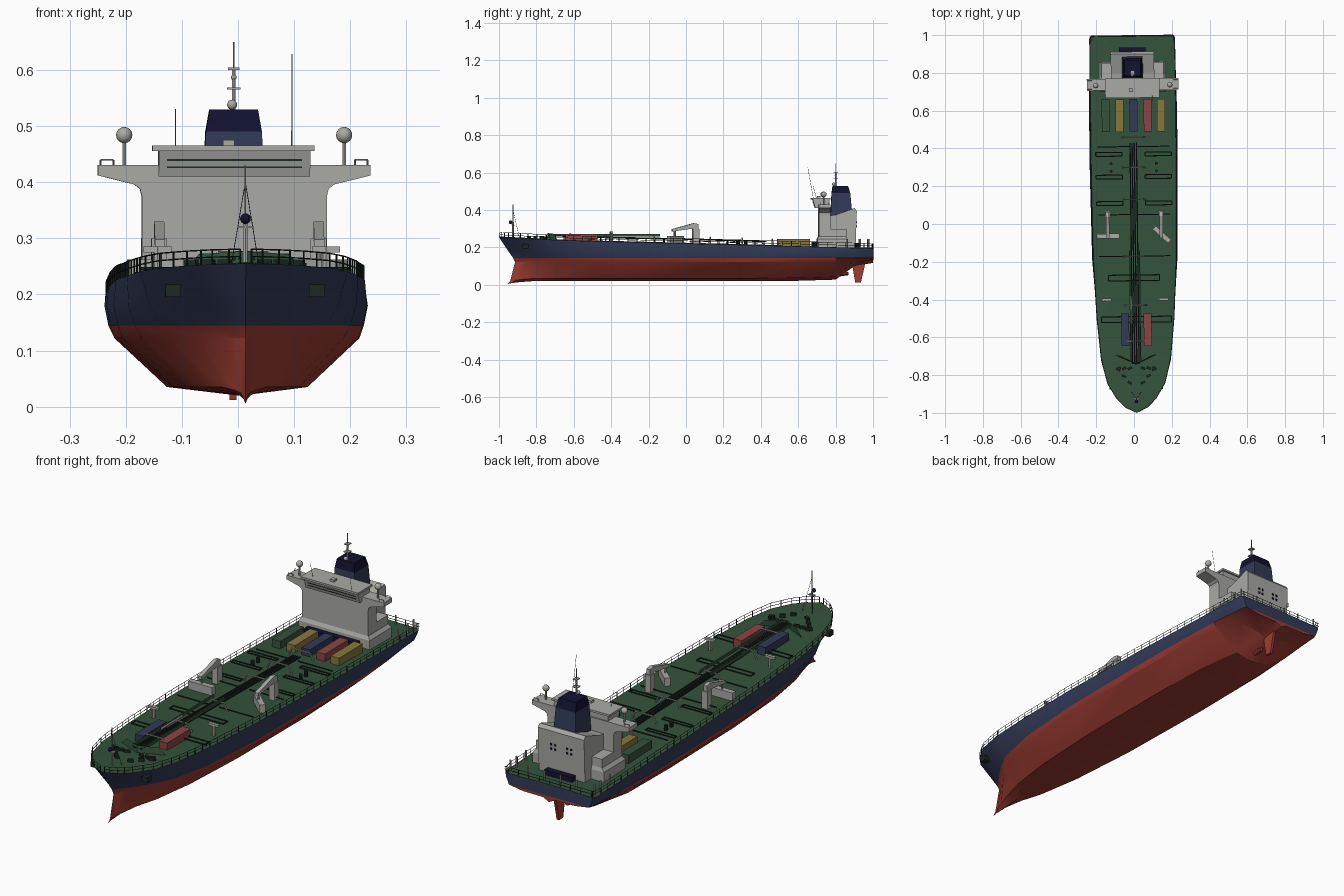
import bpy, bmesh, math
from mathutils import Vector, Matrix

if "Cube" in bpy.data.objects:
    bpy.data.objects.remove(bpy.data.objects["Cube"])

def mat(name, c):
    m = bpy.data.materials.new(name)
    m.diffuse_color = (*c, 1)
    m.use_nodes = True
    m.node_tree.nodes["Principled BSDF"].inputs["Base Color"].default_value = m.diffuse_color
    return m

RED = mat("hull red", (.33, .045, .032))
NAVY = mat("hull navy", (.032, .042, .095))
GREEN = mat("deck green", (.035, .085, .045))
GREY = mat("house grey", (.40, .40, .38))
DARKNAVY = mat("funnel dark navy", (.006, .006, .03))
BLACK = mat("pipe black green", (.012, .022, .016))
YELLOW = mat("container yellow", (.24, .19, .05))
ROSE = mat("container red", (.26, .06, .06))

# ---------- helpers ----------
def finish(name, bm, *mats, smooth=0):
    bmesh.ops.recalc_face_normals(bm, faces=bm.faces)
    me = bpy.data.meshes.new(name)
    bm.to_mesh(me)
    bm.free()
    for m in mats:
        me.materials.append(m)
    if smooth:
        me.shade_smooth()
        me.set_sharp_from_angle(angle=math.radians(smooth))
    ob = bpy.data.objects.new(name, me)
    bpy.context.collection.objects.link(ob)
    return ob

def box(bm, x0, x1, y0, y1, z0, z1, rot=0):
    m = (Matrix.Translation(((x0+x1)/2, (y0+y1)/2, (z0+z1)/2)) @ Matrix.Rotation(rot, 4, 'Z')
         @ Matrix.Diagonal((x1-x0, y1-y0, z1-z0, 1)))
    bmesh.ops.create_cube(bm, size=1, matrix=m)

def tube(bm, p, q, r, r2=None, n=6):
    p, q = Vector(p), Vector(q)
    d = q - p
    m = Matrix.Translation((p+q)/2) @ d.to_track_quat('Z', 'Y').to_matrix().to_4x4()
    bmesh.ops.create_cone(bm, cap_ends=True, segments=n, radius1=r, radius2=r if r2 is None else r2,
                          depth=d.length, matrix=m)

def path(bm, pts, r, n=6):
    for a, b in zip(pts, pts[1:]):
        tube(bm, a, b, r, n=n)

def ball(bm, c, r):
    bmesh.ops.create_uvsphere(bm, u_segments=12, v_segments=8, radius=r, matrix=Matrix.Translation(c))

def prism(bm, pts, lo, hi, axis):
    """Extrude a 2D outline along x (points are y,z) or y (points are x,z)."""
    put = (lambda p, t: (t, p[0], p[1])) if axis == 'x' else (lambda p, t: (p[0], t, p[1]))
    a = [bm.verts.new(put(p, lo)) for p in pts]
    b = [bm.verts.new(put(p, hi)) for p in pts]
    bm.faces.new(a)
    bm.faces.new(b[::-1])
    for i in range(len(pts)):
        j = (i+1) % len(pts)
        bm.faces.new((a[i], a[j], b[j], b[i]))

def frustum(bm, lo, hi):
    """lo, hi = (x half, y front, y back, z)"""
    r = [[bm.verts.new((sx*h, y, z)) for sx, y in ((-1, f), (1, f), (1, b), (-1, b))] for h, f, b, z in (lo, hi)]
    bm.faces.new(r[0])
    bm.faces.new(r[1])
    for i in range(4):
        j = (i+1) % 4
        bm.faces.new((r[0][i], r[0][j], r[1][j], r[1][i]))

def lerp(tab, y):
    for (a, u), (b, v) in zip(tab, tab[1:]):
        if y <= b:
            return u + (v-u)*max(0, (y-a)/(b-a))
    return tab[-1][1]

# ---------- hull: y, half widths at deck, .18, waterline, bilge, floor, then keel height ----------
ST = [(-1, 0, 0, 0, 0, 0, .005), (-.97, .06, .03, .018, .012, .008, .01),
      (-.925, .105, .066, .045, .036, .02, .015), (-.845, .153, .118, .092, .078, .04, .02),
      (-.72, .185, .168, .148, .132, .07, .02), (-.5, .206, .203, .192, .18, .10, .02),
      (-.18, .222, .226, .218, .21, .12, .02), (.3, .228, .233, .226, .218, .125, .02),
      (.6, .228, .233, .226, .215, .12, .022), (.8, .228, .229, .22, .20, .085, .028),
      (.9, .2275, .226, .212, .16, .035, .10), (.985, .2275, .222, .205, .135, .03, .115),
      (1, .217, .215, .20, .13, .03, .118)]
DZ = [(-1, .255), (-.7, .24), (-.4, .23), (0, .222), (.7, .203), (1, .195)]
STEM = (-1, -.95, -.925, -.914, -.94, -.955)
dz = lambda y: lerp(DZ, y)
hw = lambda y: lerp([s[:2] for s in ST], y)
bm = bmesh.new()
rows = []
for y, hd, h4, h3, h2, h1, zk in ST:
    k = max(0, 1-(y+1)/.4)
    pr = [(0, zk), (h1, zk+.015), (h2, .122 if y < .85 else .134), (h3, .145), (h4, .18), (hd, dz(y))]
    ys = [y + (STEM[i]+1)*k for i in (5, 4, 3, 2, 1, 0)]
    half = lambda s: [bm.verts.new((s*p[0], yy, p[1])) for p, yy in zip(pr, ys)]
    rows.append((half(1), half(-1), bm.verts.new((0, y, dz(y)+.004))))
for A, B in zip(rows, rows[1:]):
    for s in (0, 1):
        for i in range(5):
            f = bm.faces.new((A[s][i], B[s][i], B[s][i+1], A[s][i+1]))
            f.material_index = 0 if i < 3 else 1
        bm.faces.new((A[s][5], B[s][5], B[2], A[2])).material_index = 2
L = rows[-1]
for i in range(5):
    bm.faces.new((L[0][i], L[0][i+1], L[1][i+1], L[1][i])).material_index = 0 if i < 3 else 1
bm.faces.new((L[0][5], L[2], L[1][5])).material_index = 1
bmesh.ops.remove_doubles(bm, verts=bm.verts, dist=.0004)
finish("hull", bm, RED, NAVY, GREEN, smooth=25)

# ---------- rudder, propeller hub ----------
bm = bmesh.new()
prism(bm, [(.885, .13), (.905, .012), (.935, .012), (.962, .13)], -.006, .006, 'x')
tube(bm, (0, .8, .06), (0, .87, .06), .018, .008, 10)
finish("rudder", bm, RED)

# ---------- anchors ----------
bm = bmesh.new()
for s in (-1, 1):
    box(bm, s*.128-.014, s*.128+.014, -.875, -.845, .195, .218)
finish("anchors", bm, BLACK)

# ---------- deck edge railing ----------
bm = bmesh.new()
ys = [-.995, -.985, -.97, -.95, -.925, -.885] + [-.845+.0485*i for i in range(39)]
for s in (-1, 1):
    pts = [(s*hw(y)*.99, y, dz(y)) for y in ys]
    for p in pts:
        tube(bm, p, (p[0], p[1], p[2]+.026), .0016, n=4)
    for h in (.013, .026):
        path(bm, [(x, y, z+h) for x, y, z in pts], .0012, 4)
for h in (.013, .026):
    tube(bm, (-.225, .995, .195+h), (.225, .995, .195+h), .0012, n=4)
for i in range(-4, 5):
    tube(bm, (i*.052, .995, .19), (i*.052, .995, .221), .0016, n=4)
finish("railing", bm, BLACK)

# ---------- stern posts ----------
bm = bmesh.new()
for s in (-1, 1):
    for y in (.86, .93, .975):
        tube(bm, (s*.21, y, .19), (s*.21, y, .245), .004)
for x in (-.12, -.04, .04, .12):
    tube(bm, (x, .975, .19), (x, .975, .24), .0035)
finish("stern_posts", bm, GREY)

# ---------- centre pipes and deck pipe loops ----------
bm = bmesh.new()
for x in (-.018, -.007, .004, .016):
    path(bm, [(x, y, dz(y)+.022) for y in (-.74, -.4, 0, .43)], .0038)
def loop(x0, x1, y0, y1):
    z = dz(y0)+.012
    path(bm, [(x0, y0, z), (x1, y0, z), (x1, y1, z), (x0, y1, z), (x0, y0, z)], .0032)
for x0, x1, y0, y1 in ((-.14, .13, -.3, -.27), (-.18, .19, -.52, -.49)):
    loop(x0, x1, y0, y1)
for s in (-1, 1):
    for y in (.1, .24, .36):
        loop(s*.06, s*.2, y, y+.02)
    for y in (-.17, .05, .41):
        tube(bm, (s*.02, y, dz(y)+.012), (s*.19, y, dz(y)+.012), .003)
    for i in range(3):                      # mooring gear on foredeck
        x, y = s*(.035+.03*i), -.84+.035*i
        box(bm, x-.012, x+.012, y-.006, y+.006, .24, .262, s*.5)
        box(bm, x-.010, x+.014, -.77, -.757, .235, .256, -s*.5)
    for y in (.28, .32):
        tube(bm, (s*.12, y, .2), (s*.12, y, .24), .008, n=8)
finish("deck_pipes", bm, BLACK)

# ---------- breakwater and raised walkway ----------
bm = bmesh.new()
for s in (-1, 1):
    vs = [bm.verts.new(p) for p in ((0, -.745, .235), (s*.115, -.69, .235), (s*.08, -.70, .272), (0, -.74, .277))]
    bm.faces.new(vs)
for y0, y1 in ((-.73, -.45), (-.45, -.14)):
    box(bm, -.03, -.024, y0, y1, .26, .272)
    box(bm, .022, .028, y0, y1, .26, .272)
finish("breakwater_walkway", bm, GREEN)

# ---------- pipe gantries ----------
bm = bmesh.new()
for y in (-.62, -.43, -.17, .13, .30, .46):
    z = dz(y)
    path(bm, [(-.065, y, z-.005), (-.045, y, z+.036), (.045, y, z+.036), (.065, y, z-.005)], .0038)
tube(bm, (-.022, -.53, .266), (-.022, -.38, .266), .005)
finish("gantries", bm, GREY)

# ---------- deck cranes and king posts ----------
bm = bmesh.new()
for s in (-1, 1):
    box(bm, s*.142-.014, s*.142+.014, .035, .07, .21, .30)
    prism(bm, [(.065, .30), (.065, .325), (.04, .33), (-.075, .298), (-.075, .285), (.03, .30)],
          s*.142-.009, s*.142+.009, 'x')
    tube(bm, (s*.142, -.06, .215), (s*.142, -.06, .29), .004)
    tube(bm, (s*.15, -.4, .22), (s*.15, -.4, .285), .008, n=8)
    box(bm, s*.15-.025, s*.15+.025, -.407, -.393, .275, .285)
box(bm, -.2, -.08, -.075, -.05, .225, .262)
box(bm, .09, .20, -.07, -.045, .225, .262, -.75)
finish("deck_cranes", bm, GREY)

# ---------- containers ----------
for i, (x, y, m) in enumerate(((-.145, .575, GREEN), (-.072, .575, YELLOW), (.002, .575, NAVY), (.077, .575, ROSE),
                               (.148, .575, YELLOW), (-.055, -.56, NAVY), (.064, -.56, ROSE))):
    bm = bmesh.new()
    box(bm, x-.021, x+.021, y-.086, y+.086, dz(y)-.005, dz(y)+.038)
    finish("container_%d" % (i+1), bm, m)

# ---------- superstructure ----------
half = [(.165, .19), (.165, .375), (.168, .388), (.178, .396), (.243, .412), (.243, .431)]
bm = bmesh.new()
prism(bm, half + [(-x, z) for x, z in half[::-1]], .708, .77, 'y')
frustum(bm, (.178, .70, .86, .19), (.178, .70, .86, .245))
frustum(bm, (.178, .70, .86, .245), (.166, .708, .855, .26))
box(bm, -.165, .165, .76, .855, .25, .30)
prism(bm, [(.765, .19), (.905, .19), (.912, .395), (.90, .41), (.80, .375), (.765, .37)], -.115, .115, 'x')
prism(bm, [(.69, .41), (.765, .41), (.765, .456), (.676, .456)], -.135, .135, 'x')
box(bm, -.146, .142, .668, .772, .456, .465)
finish("superstructure", bm, GREY)

# navy boxes around the house, rear vents, bridge window band
bm = bmesh.new()
box(bm, -.13, .13, .672, .70, .19, .232)
box(bm, -.07, .07, .907, .935, .19, .222)
for x in (-.05, -.03, .03, .05):
    for z in (.31, .33):
        box(bm, x-.004, x+.004, .905, .9135, z, z+.008)
finish("navy_boxes", bm, DARKNAVY)
bm = bmesh.new()
for z in (.425, .438):
    box(bm, -.12, .12, .6885-(z-.41)*.3-.001, .70, z, z+.003)
finish("bridge_windows", bm, BLACK)

# ---------- funnel ----------
bm = bmesh.new()
frustum(bm, (.056, .772, .89, .36), (.050, .778, .878, .49))
finish("funnel_lower", bm, NAVY)
bm = bmesh.new()
frustum(bm, (.050, .778, .878, .49), (.043, .784, .866, .53))
finish("funnel_top", bm, DARKNAVY)

# ---------- masts, antennas, radar domes ----------
bm = bmesh.new()
tube(bm, (0, .80, .52), (0, .80, .60), .004)
tube(bm, (0, .80, .60), (0, .80, .65), .0018)
ball(bm, (-.003, .79, .538), .009)
ball(bm, (.0, .80, .587), .005)
for z, w in ((.565, .012), (.60, .010)):
    box(bm, -w, w, .788, .812, z, z+.004)
for s in (-1, 1):
    tube(bm, (s*.196, .735, .43), (s*.196, .735, .475), .0035)
    ball(bm, (s*.196, .735, .484), .0145)
    for y in (.715, .762):
        path(bm, [(s*.238, y, .43), (s*.238, y, .44), (s*.215, y, .44), (s*.215, y, .43)], .0015, 4)
tube(bm, (-.105, .70, .46), (-.105, .68, .53), .001, n=4)
tube(bm, (.102, .68, .46), (.102, .65, .628), .001, n=4)
box(bm, -.02, .0, .70, .72, .465, .475)
tube(bm, (0, -.925, .245), (0, -.925, .335), .0048)     # fore mast
tube(bm, (0, -.925, .335), (0, -.925, .43), .0018)
box(bm, -.014, .014, -.932, -.918, .318, .322)
finish("masts_and_domes", bm, GREY, smooth=40)
bm = bmesh.new()
ball(bm, (0, -.938, .335), .0095)
for s in (-1, 1):
    tube(bm, (0, -.925, .40), (s*.025, -.89, .25), .0008, n=4)
finish("fore_mast_light", bm, DARKNAVY)

# slight heading offset of the whole ship
R = Matrix.Translation((.002, 0, 0)) @ Matrix.Rotation(.012, 4, 'Z')
for ob in bpy.context.collection.objects:
    ob.data.transform(R)
